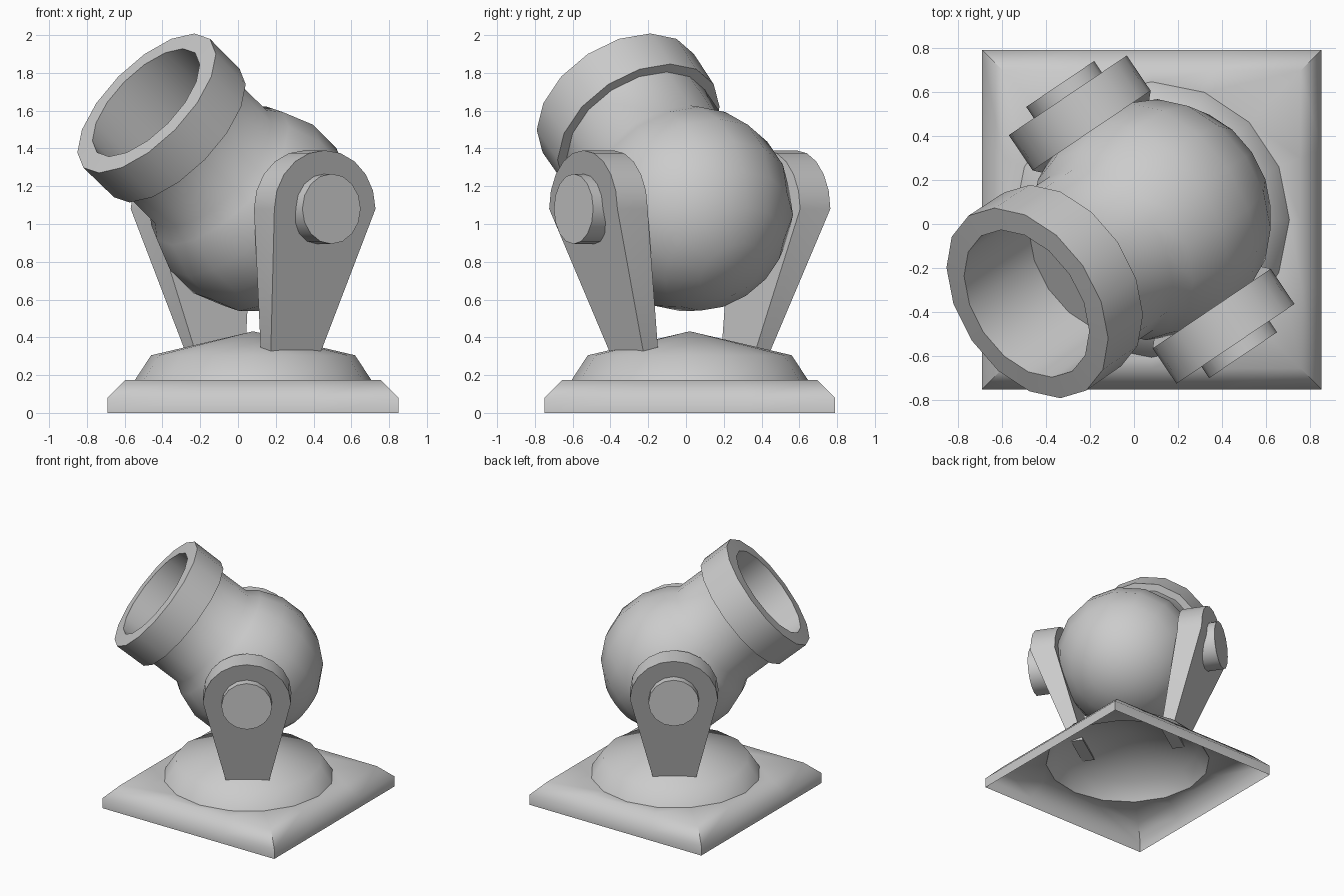
import bpy, bmesh
from math import sin, cos, pi, radians, sqrt
from mathutils import Matrix, Vector

if "Cube" in bpy.data.objects:
    bpy.data.objects.remove(bpy.data.objects["Cube"])

CENTRE = Vector((0.08, 0.02, 0))
PIVOT_Z = 1.08
N = 16


def loft(name, rings, matrix, cap_ends=False, closed=True, smooth=50):
    """Skin equal-sized rings of points; a one-point ring becomes a pole."""
    bm = bmesh.new()
    loops = [[bm.verts.new(p) for p in ring] for ring in rings]
    for a, b in zip(loops, loops[1:]):
        n = max(len(a), len(b))
        for i in range(n):
            j = (i + 1) % n
            if len(a) == 1:
                bm.faces.new((a[0], b[j], b[i]))
            elif len(b) == 1:
                bm.faces.new((a[i], a[j], b[0]))
            else:
                bm.faces.new((a[i], a[j], b[j], b[i]))
    if cap_ends:
        bm.faces.new(loops[0][::-1])
        bm.faces.new(loops[-1])
    if closed:
        bmesh.ops.recalc_face_normals(bm, faces=bm.faces)
    mesh = bpy.data.meshes.new(name)
    bm.to_mesh(mesh)
    bm.free()
    ob = bpy.data.objects.new(name, mesh)
    bpy.context.collection.objects.link(ob)
    ob.matrix_world = matrix
    bpy.ops.object.select_all(action='DESELECT')
    ob.select_set(True)
    bpy.context.view_layer.objects.active = ob
    bpy.ops.object.shade_smooth_by_angle(angle=radians(smooth))
    return ob


def circle(r, z):
    if r == 0:
        return [(0, 0, z)]
    return [(r * cos(2 * pi * i / N), r * sin(2 * pi * i / N), z) for i in range(N)]


def square(h, z):
    pts = []
    for x, y, _ in circle(1, 0):
        k = h / max(abs(x), abs(y))
        pts.append((x * k, y * k, z))
    return pts


# Base: open-bottomed square plinth with a shallow turntable dome
loft("base", [square(0.77, 0), square(0.77, 0.08), square(0.675, 0.175),
              circle(0.625, 0.175), circle(0.54, 0.305), circle(0, 0.432)],
     Matrix.Translation(CENTRE), closed=False)

# Barrel: lathe of ball breech, neck, muzzle ring and hollow bore
R, NECK = 0.548, 0.42
t_neck = sqrt(R * R - NECK * NECK)
profile = [(0, -R)]
for k in range(1, 7):
    a = pi * k / 9
    profile.append((R * sin(a), -R * cos(a)))
profile += [(NECK, t_neck), (NECK, 0.63), (0.475, 0.63), (0.478, 0.88),
            (0.37, 0.885), (0.365, 0.43), (0, 0.43)]
aim = Vector((-0.64, -0.43, 0.635))
loft("barrel", [circle(r, t) for r, t in profile],
     Matrix.Translation(CENTRE + Vector((0, 0, PIVOT_Z)))
     @ aim.to_track_quat('Z', 'Y').to_matrix().to_4x4())

# Support arms: rounded tops, tapering and leaning in towards the base
BOTTOM = 0.325
outline = [(0.16, BOTTOM)]
outline += [(0.323 * cos(pi * i / 10), PIVOT_Z + 0.31 * sin(pi * i / 10)) for i in range(11)]
outline += [(-0.16, BOTTOM)]


def arm_face(top, bottom):
    pts = []
    for y, z in outline:
        f = min(1, (z - BOTTOM) / (PIVOT_Z - BOTTOM))
        pts.append((bottom + (top - bottom) * f, y, z))
    return pts


for side, turn in (("right", -56), ("left", 124)):
    frame = Matrix.Translation(CENTRE) @ Matrix.Rotation(radians(turn), 4, 'Z')
    loft(side + "_arm", [arm_face(0.487, 0.31), arm_face(0.68, 0.405)],
         frame, cap_ends=True)
    # Pivot cap on the outer face of the arm
    cap = frame @ Matrix.Translation((0, 0, PIVOT_Z)) @ Matrix.Rotation(pi / 2, 4, 'Y')
    loft(side + "_pivot_cap", [circle(0.186, 0.6), circle(0.186, 0.742)],
         cap, cap_ends=True)
